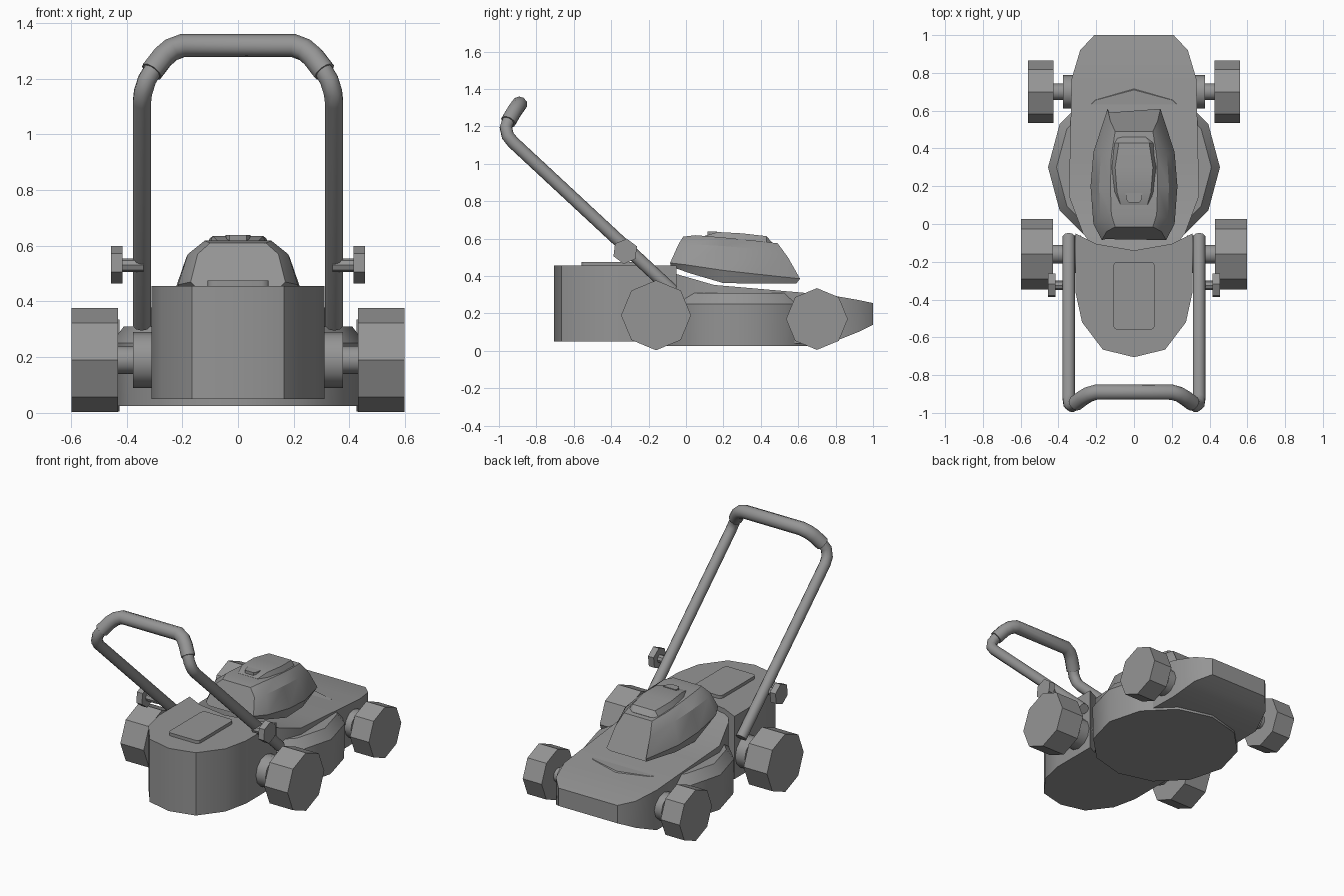
import bpy, bmesh, math
from mathutils import Vector, Matrix

cube = bpy.data.objects.get("Cube")
if cube:
    bpy.data.objects.remove(cube, do_unlink=True)

grey = bpy.data.materials.new("mid grey")
grey.use_nodes = True
tone = (0.3, 0.3, 0.3, 1)
grey.diffuse_color = tone
grey.node_tree.nodes["Principled BSDF"].inputs["Base Color"].default_value = tone


def finish(name, bm, angle=30):
    """Turn a bmesh into a shaded object."""
    bmesh.ops.recalc_face_normals(bm, faces=bm.faces)
    mesh = bpy.data.meshes.new(name)
    bm.to_mesh(mesh)
    bm.free()
    mesh.materials.append(grey)
    obj = bpy.data.objects.new(name, mesh)
    bpy.context.collection.objects.link(obj)
    bpy.ops.object.select_all(action="DESELECT")
    obj.select_set(True)
    bpy.context.view_layer.objects.active = obj
    if angle:
        bpy.ops.object.shade_smooth_by_angle(angle=math.radians(angle))
    return obj


def loft(name, rings, angle=30):
    """Skin closed rings with equal point counts and cap both ends."""
    bm = bmesh.new()
    loops = [[bm.verts.new(p) for p in ring] for ring in rings]
    n = len(loops[0])
    for a, b in zip(loops, loops[1:]):
        for i in range(n):
            j = (i + 1) % n
            bm.faces.new((a[i], a[j], b[j], b[i]))
    bm.faces.new(loops[0])
    bm.faces.new(loops[-1])
    return finish(name, bm, angle)


def mirrored(half):
    """Close a ring by repeating its right half on the other side."""
    return half + [(-x, y, z) for x, y, z in reversed(half)]


def prism(name, outline, z0, z1, angle=30):
    return loft(name, [[(x, y, z) for x, y in outline] for z in (z0, z1)], angle)


def round_bar(name, side, x0, x1, y, z, r, sides, turn=0.0):
    """Bar lying along x, on the given side."""
    def ring(x):
        steps = [turn + math.tau * i / sides for i in range(sides)]
        return [(side * x, y + r * math.cos(a), z + r * math.sin(a)) for a in steps]
    return loft(name, [ring(x0), ring(x1)], 50 if sides > 8 else 0)


def tube(name, path, r, sides=10):
    """Round tube with mitred joints along a path."""
    pts = [Vector(p) for p in path]
    rings = []
    normal = None
    for i, p in enumerate(pts):
        before = (p - pts[i - 1]).normalized() if i else None
        after = (pts[i + 1] - p).normalized() if i < len(pts) - 1 else None
        t = ((before or after) + (after or before)).normalized()
        if normal is None:
            normal = t.orthogonal()
        normal = (normal - t * normal.dot(t)).normalized()
        other = t.cross(normal)
        rings.append([p + r * (normal * math.cos(a) + other * math.sin(a))
                      for a in (math.tau * k / sides for k in range(sides))])
    return loft(name, rings, 40)


# Grass collector with a rounded outer end and a hollow inner edge
half = [(0, -0.705), (0.165, -0.665), (0.275, -0.52), (0.31, -0.36),
        (0.31, -0.05), (0.2, -0.105), (0, -0.14)]
outline = half + [(-x, y) for x, y in reversed(half[1:-1])]
prism("grass_collector", outline, 0.05, 0.455)

# Collector lid with rounded corners
corners = []
for sx, sy, start in ((1, 1, 0), (-1, 1, 90), (-1, -1, 180), (1, -1, 270)):
    for step in (0, 30, 60, 90):
        a = math.radians(start + step)
        corners.append((sx * 0.085 + 0.025 * math.cos(a),
                        -0.38 + sy * 0.155 + 0.025 * math.sin(a)))
prism("collector_lid", corners, 0.45, 0.475)

# Deck body: position along y, half width, bottom and top
deck = [(-0.14, 0.2, 0.05, 0.43), (-0.05, 0.27, 0.05, 0.41),
        (0.15, 0.345, 0.04, 0.352), (0.35, 0.34, 0.04, 0.335),
        (0.77, 0.33, 0.04, 0.298), (0.92, 0.285, 0.1, 0.272),
        (1.0, 0.21, 0.14, 0.255)]
loft("deck_body", [mirrored([(w, y, lo), (w, y, hi)]) for y, w, lo, hi in deck])


# Twelve-sided blade housing
def disc(r, z):
    steps = [math.tau * i / 12 for i in range(12)]
    return [(r * math.cos(a), 0.3 + r * math.sin(a), z) for a in steps]


loft("blade_housing", [disc(0.45, 0.025), disc(0.455, 0.25), disc(0.41, 0.31)], 35)

# Engine cover, each section listed from its underside to its top
engine = [
    [(0.15, -0.08, 0.45), (0.17, -0.085, 0.47), (0.145, -0.04, 0.57), (0.1, -0.015, 0.61)],
    [(0.19, 0.02, 0.415), (0.215, 0.0, 0.46), (0.18, 0.03, 0.57), (0.12, 0.05, 0.618)],
    [(0.205, 0.2, 0.362), (0.23, 0.2, 0.43), (0.185, 0.2, 0.56), (0.125, 0.2, 0.606)],
    [(0.195, 0.38, 0.36), (0.215, 0.38, 0.41), (0.175, 0.37, 0.545), (0.12, 0.36, 0.59)],
    [(0.13, 0.59, 0.36), (0.14, 0.61, 0.385), (0.125, 0.545, 0.5), (0.1, 0.49, 0.575)],
]
loft("engine_cover", [mirrored(s) for s in engine], 30)

# Raised cap on the engine cover, with a small pull grip
cap = [(0.1, 0.07, 0.615), (0.17, 0.09, 0.635), (0.3, 0.1, 0.628),
       (0.43, 0.08, 0.613), (0.46, 0.06, 0.58)]
loft("engine_cap", [mirrored([(w + 0.03, y, 0.57), (w, y, z)]) for y, w, z in cap])
loft("pull_grip", [mirrored([(w, y, 0.6), (w, y, 0.638)])
                   for y, w in ((0.115, 0.03), (0.13, 0.04), (0.165, 0.045))], 0)

# Wheels, axles, hubs, and handle knobs on both sides
for side, word in ((1, "left"), (-1, "right")):
    for end, y, z, r, x0, x1, hub in (
            ("front", -0.16, 0.19, 0.187, 0.43, 0.597, 0.1),
            ("back", 0.7, 0.17, 0.165, 0.425, 0.56, 0.088)):
        round_bar(f"{end}_{word}_wheel", side, x0, x1, y, z, r, 8)
        round_bar(f"{end}_{word}_axle", side, 0.3, x0 + 0.01, y, z, hub / 2, 12)
        round_bar(f"{end}_{word}_hub", side, 0.28, 0.377, y, z, hub, 12)
    round_bar(f"{word}_knob_stem", side, 0.34, 0.42, -0.325, 0.53, 0.025, 8)
    round_bar(f"{word}_knob", side, 0.415, 0.455, -0.325, 0.532, 0.068, 6, 0.4)
    arm = [(0.345, -0.07, 0.32), (0.345, -0.925, 1.115), (0.341, -0.953, 1.15),
           (0.327, -0.963, 1.195), (0.3, -0.945, 1.24)]
    tube(f"{word}_handle_arm", [(side * x, y, z) for x, y, z in arm], 0.034)

# Padded cross grip joining the arms
bend = [(0.31, -0.95, 1.225), (0.27, -0.92, 1.277), (0.24, -0.902, 1.303), (0.2, -0.89, 1.318)]
tube("handle_grip", mirrored(bend), 0.042)
